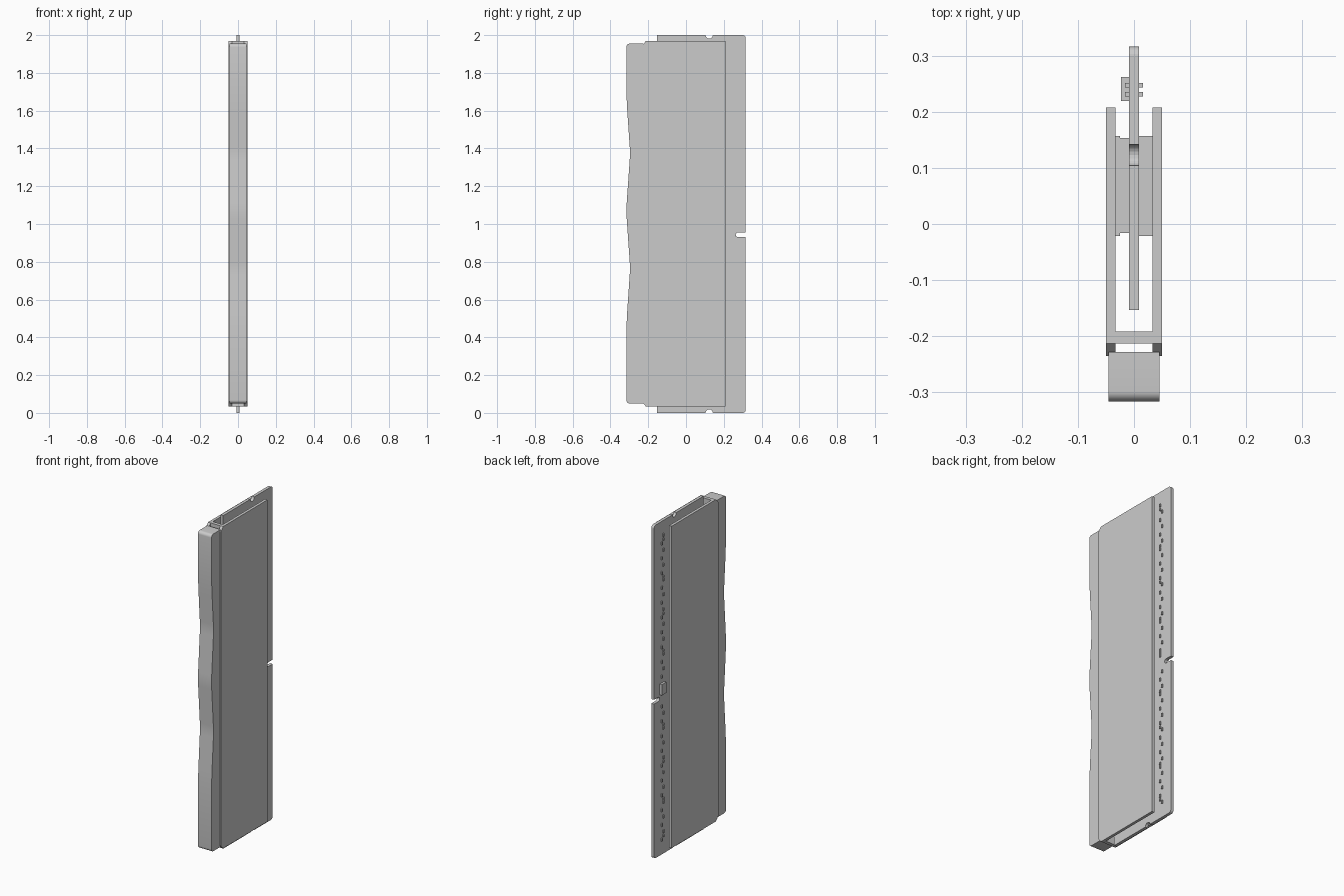
import bpy
import bmesh
import math

cube = bpy.data.objects.get("Cube")
if cube:
    bpy.data.objects.remove(cube, do_unlink=True)

grey = bpy.data.materials.new("light grey")
grey.use_nodes = True
grey.diffuse_color = (0.6, 0.6, 0.6, 1)
grey.node_tree.nodes["Principled BSDF"].inputs["Base Color"].default_value = (0.6, 0.6, 0.6, 1)


def finish(name, bm, smooth=False):
    bmesh.ops.recalc_face_normals(bm, faces=bm.faces)
    mesh = bpy.data.meshes.new(name)
    bm.to_mesh(mesh)
    bm.free()
    mesh.materials.append(grey)
    obj = bpy.data.objects.new(name, mesh)
    bpy.context.collection.objects.link(obj)
    if smooth:
        bpy.ops.object.select_all(action="DESELECT")
        bpy.context.view_layer.objects.active = obj
        obj.select_set(True)
        bpy.ops.object.shade_smooth_by_angle(angle=math.radians(35))
    return obj


def plate(name, profile, x0, x1, smooth=False):
    """Extrude a (y, z) outline from x0 to x1."""
    bm = bmesh.new()
    face = bm.faces.new([bm.verts.new((x0, y, z)) for y, z in profile])
    out = bmesh.ops.extrude_face_region(bm, geom=[face])
    moved = [v for v in out["geom"] if isinstance(v, bmesh.types.BMVert)]
    bmesh.ops.translate(bm, verts=moved, vec=(x1 - x0, 0, 0))
    return finish(name, bm, smooth)


def add_box(bm, x, y, z):
    verts = bmesh.ops.create_cube(bm, size=1)["verts"]
    for v in verts:
        v.co = [lo + (c + 0.5) * (hi - lo) for c, (lo, hi) in zip(v.co, (x, y, z))]


def block(name, x, y, z):
    bm = bmesh.new()
    add_box(bm, x, y, z)
    return finish(name, bm)


def arc(cy, cz, r, start, end, steps=6):
    angles = [math.radians(start + (end - start) * i / steps) for i in range(steps + 1)]
    return [(cy + r * math.cos(a), cz + r * math.sin(a)) for a in angles]


# Circuit board with end notches, a rear key slot and rounded rear corners
rear, r = 0.316, 0.017
board = [(-0.153, 0)]
board += arc(0.123, 0, 0.019, 180, 0, 10)
board += arc(rear - r, r, r, -90, 0)
board += [(rear, 0.93)] + arc(0.276, 0.943, 0.013, 270, 90, 8) + [(rear, 0.956)]
board += arc(rear - r, 2 - r, r, 0, 90)
board += arc(0.123, 2, 0.019, 0, -180, 10)
board += [(-0.153, 2)]
plate("circuit_board", board, -0.009, 0.009)

# Side covers with cut front corners
cover = [(-0.235, 0.06), (-0.213, 0.035), (0.208, 0.035),
         (0.208, 1.968), (-0.213, 1.968), (-0.235, 1.943)]
for side, s in (("left", 1), ("right", -1)):
    plate(side + "_cover", cover, s * 0.033, s * 0.05)

# Wavy front bar
bar = [(-0.228, 1.955)]
bar += arc(-0.298, 1.937, 0.018, 90, 180)
bar += [(-0.316, 1.70), (-0.311, 1.60), (-0.298, 1.41), (-0.296, 1.38), (-0.298, 1.34),
        (-0.314, 1.11), (-0.316, 1.07), (-0.314, 1.03),
        (-0.298, 0.80), (-0.296, 0.77), (-0.298, 0.73), (-0.311, 0.54), (-0.316, 0.44)]
bar += arc(-0.298, 0.068, 0.018, 180, 270)
bar += [(-0.228, 0.05)]
plate("front_bar", bar, -0.045, 0.045, smooth=True)

# Bridge joining the covers, and thermal pads
block("cover_bridge", (-0.033, 0.033), (-0.213, -0.192), (0.035, 1.968))
block("left_pad", (0.009, 0.033), (-0.021, 0.157), (0.08, 1.92))
block("right_pad", (-0.033, -0.025), (-0.021, 0.157), (0.08, 1.92))

# Row of memory chips under the right pad
bm = bmesh.new()
for i in range(8):
    z = 0.17 + i * 0.235 + (0.015 if i > 3 else 0)
    add_box(bm, (-0.025, -0.009), (-0.016, 0.153), (z - 0.09, z + 0.09))
finish("memory_chips", bm)

# Small controller chip by the key slot
block("controller_chip", (-0.023, -0.009), (0.219, 0.262), (0.965, 1.03))

# Two staggered columns of tiny components on both board faces
for side, s in (("left", 1), ("right", -1)):
    bm = bmesh.new()
    x = sorted((s * 0.009, s * 0.016))
    for i in range(42):
        z = 0.09 + i * 0.0445
        if 0.92 < z < 1.04:
            continue
        y = 0.227 if i % 2 else 0.243
        add_box(bm, x, (y, y + 0.008), (z - 0.009, z + 0.009))
        if i % 5 == 0:
            add_box(bm, x, (0.227, 0.235), (z + 0.012, z + 0.026))
    finish(side + "_small_components", bm)
block("left_component_strip", (0.009, 0.016), (0.227, 0.235), (0.985, 1.035))
